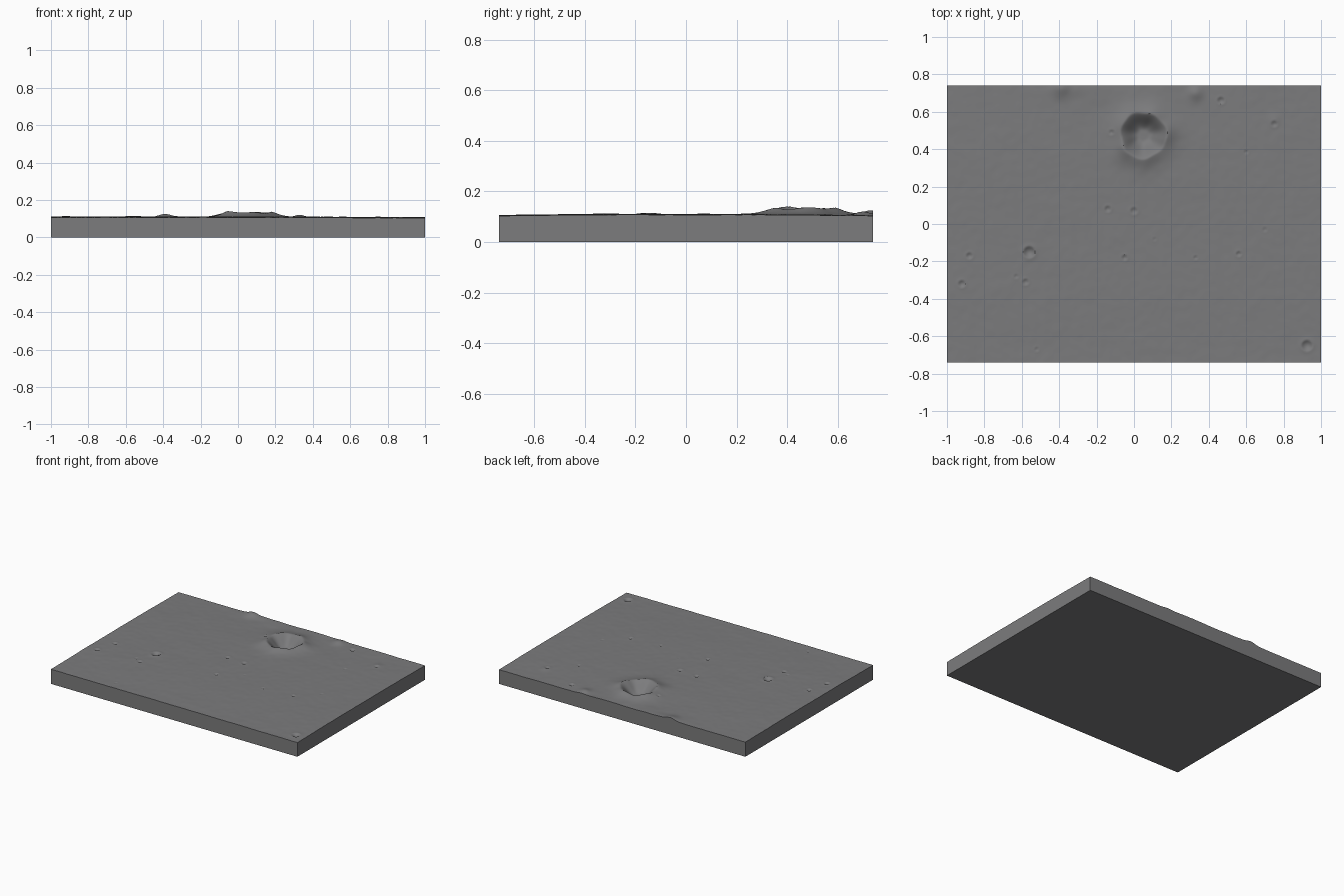
import bpy, bmesh, math
from mathutils import Vector, noise

if "Cube" in bpy.data.objects:
    bpy.data.objects.remove(bpy.data.objects["Cube"])

NX, NY, HX, HY = 280, 208, 1.0, 0.74
# small pits: x, y, radius, depth
PITS = [(-.56, -.15, .032, .012), (-.14, .08, .018, .006), (0, .07, .02, .006),
        (-.05, -.18, .016, .006), (.33, -.18, .012, .005), (.56, -.16, .015, .007),
        (-.88, -.17, .018, .007), (-.92, -.32, .02, .007), (-.63, -.28, .013, .004),
        (-.58, -.31, .018, .006), (-.52, -.67, .012, .004), (.925, -.65, .03, .01),
        (.465, .66, .02, .007), (.75, .535, .018, .006), (.60, .385, .012, .005),
        (-.12, .49, .015, .005), (.11, -.08, .01, .003), (.70, -.03, .014, .003)]
# low mounds: x, y, radius, height
MOUNDS = [(-.39, .73, .05, .018), (.33, .70, .04, .014), (-.2, .72, .07, .004),
          (.75, .56, .03, .004), (.1, .72, .12, .004), (-.3, .73, .04, .004)]


def smooth(t):
    t = max(0, min(1, t))
    return t * t * (3 - 2 * t)


def height(x, y):
    # gently sloping plain, lower toward the back and front edges
    z = .111 - .004 * smooth((abs(y) - .3) / .44) - .003 * smooth(x)
    z += .0012 * noise.noise(Vector((x * 7, y * 7, 1)))
    z += .0008 * noise.noise(Vector((x * 22, y * 22, 5)))
    # main crater with uneven raised rim
    dx, dy = x - .05, y - .475
    a = math.atan2(dy, dx)
    r = math.hypot(dx, dy) / (.123 + .004 * math.sin(3 * a + 1) + .003 * math.sin(7 * a))
    rim = .024 + .003 * math.sin(2 * a + .4) + .003 * math.cos(5 * a)
    if r < 1:
        z += rim - (rim + .05) * (1 - smooth((r - .2) / .8 * .85 + .0) / smooth(.85))
    else:
        z += rim * math.exp(-((r - 1) / .42) ** 1.4)
    for px, py, pr, d in PITS:
        q = math.hypot(x - px, y - py) / pr
        if q < 2:
            z += -d * (1 - q * q) + d * .3 * q * q if q < 1 else d * .3 * (2 - q) ** 2
    for mx, my, mr, h in MOUNDS:
        z += h * math.exp(-((x - mx) ** 2 + (y - my) ** 2) / mr ** 2)
    return z


# terrain block: displaced top grid, walls down to a flat base
bm = bmesh.new()
grid = [[bm.verts.new((x, y, height(x, y)))
         for x in (-HX + 2 * HX * i / NX for i in range(NX + 1))]
        for y in (-HY + 2 * HY * j / NY for j in range(NY + 1))]
for j in range(NY):
    for i in range(NX):
        bm.faces.new((grid[j][i], grid[j][i + 1], grid[j + 1][i + 1], grid[j + 1][i]))
loop = (grid[0][:-1] + [row[-1] for row in grid[:-1]]
        + grid[-1][:0:-1] + [row[0] for row in grid[:0:-1]])
base = [bm.verts.new((v.co.x, v.co.y, 0)) for v in loop]
n = len(loop)
for k in range(n):
    m = (k + 1) % n
    bm.faces.new((loop[m], loop[k], base[k], base[m]))
bm.faces.new(base[::-1])
me = bpy.data.meshes.new("lunar_terrain_block")
bm.to_mesh(me)
bm.free()
ob = bpy.data.objects.new("lunar_terrain_block", me)
bpy.context.collection.objects.link(ob)

mat = bpy.data.materials.new("moon grey")
mat.diffuse_color = (.2, .2, .205, 1)
mat.use_nodes = True
mat.node_tree.nodes["Principled BSDF"].inputs["Base Color"].default_value = mat.diffuse_color
me.materials.append(mat)
bpy.context.view_layer.objects.active = ob
ob.select_set(True)
bpy.ops.object.shade_smooth_by_angle(angle=math.radians(40))
